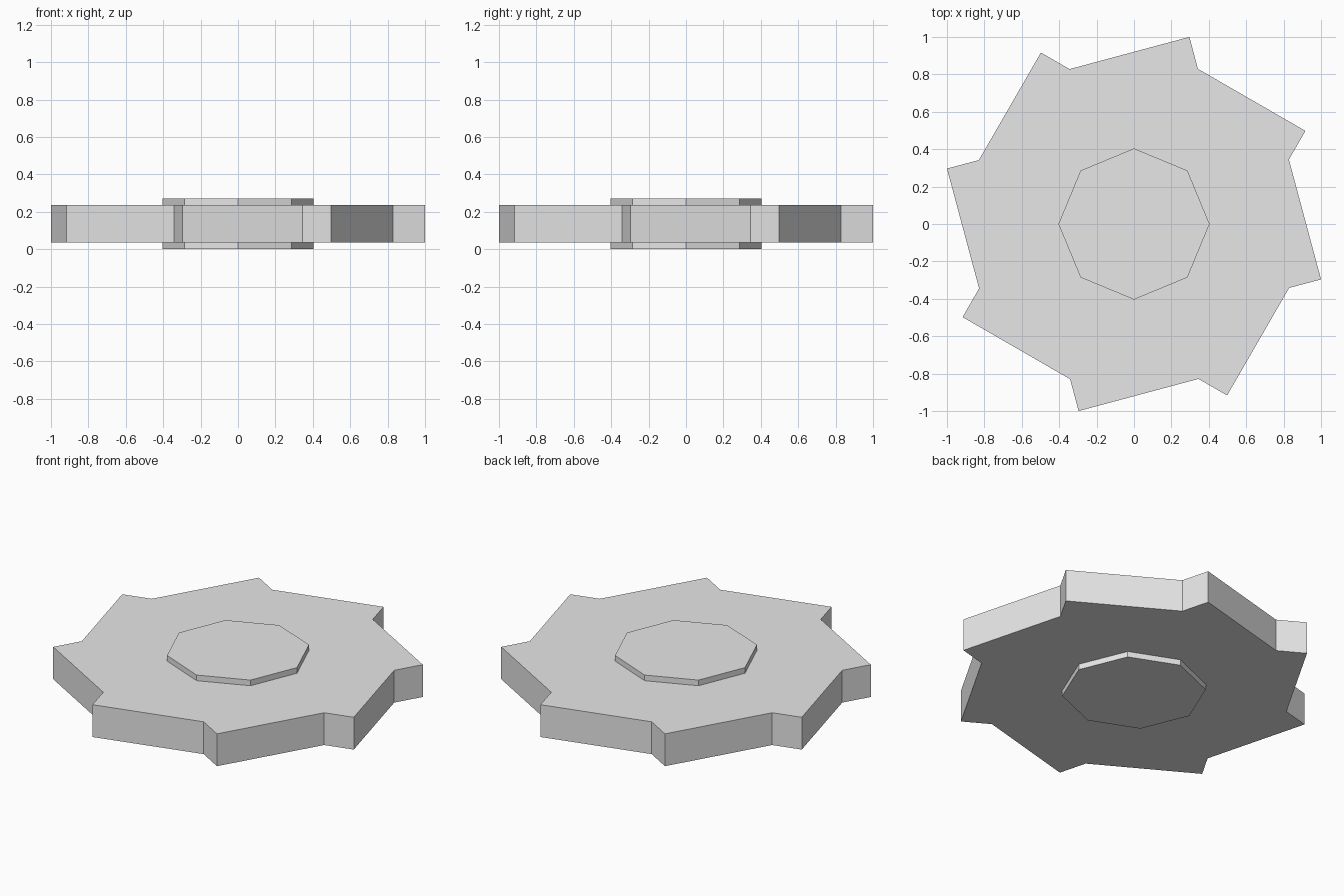
import bpy
import bmesh
from math import cos, sin, radians

TEETH = 8

if "Cube" in bpy.data.objects:
    bpy.data.objects.remove(bpy.data.objects["Cube"])

grey = bpy.data.materials.new("light grey")
grey.use_nodes = True
colour = (0.8, 0.8, 0.8, 1)
grey.diffuse_color = colour
grey.node_tree.nodes["Principled BSDF"].inputs["Base Color"].default_value = colour


def polar(radius, degrees):
    return radius * cos(radians(degrees)), radius * sin(radians(degrees))


def extrude_outline(name, outline, bottom, top):
    """Flat-sided solid from a counter-clockwise outline."""
    bm = bmesh.new()
    base = bm.faces.new([bm.verts.new((x, y, bottom)) for x, y in outline])
    result = bmesh.ops.extrude_face_region(bm, geom=[base], use_keep_orig=True)
    raised = [v for v in result["geom"] if isinstance(v, bmesh.types.BMVert)]
    bmesh.ops.translate(bm, verts=raised, vec=(0, 0, top - bottom))
    bmesh.ops.recalc_face_normals(bm, faces=bm.faces[:])
    mesh = bpy.data.meshes.new(name)
    bm.to_mesh(mesh)
    bm.free()
    mesh.materials.append(grey)
    obj = bpy.data.objects.new(name, mesh)
    bpy.context.collection.objects.link(obj)
    return obj


# Toothed disc: each tooth is a notch corner followed by a swept tip
step = 360 / TEETH
teeth = []
for i in range(TEETH):
    teeth.append(polar(0.897, 22.6 + i * step))
    teeth.append(polar(1.043, 28.5 + i * step))
extrude_outline("toothed_disc", teeth, 0.035, 0.235)

# Octagonal hub standing slightly proud of both sides
hub = [polar(0.404, i * step) for i in range(TEETH)]
extrude_outline("hub", hub, 0.0, 0.27)
